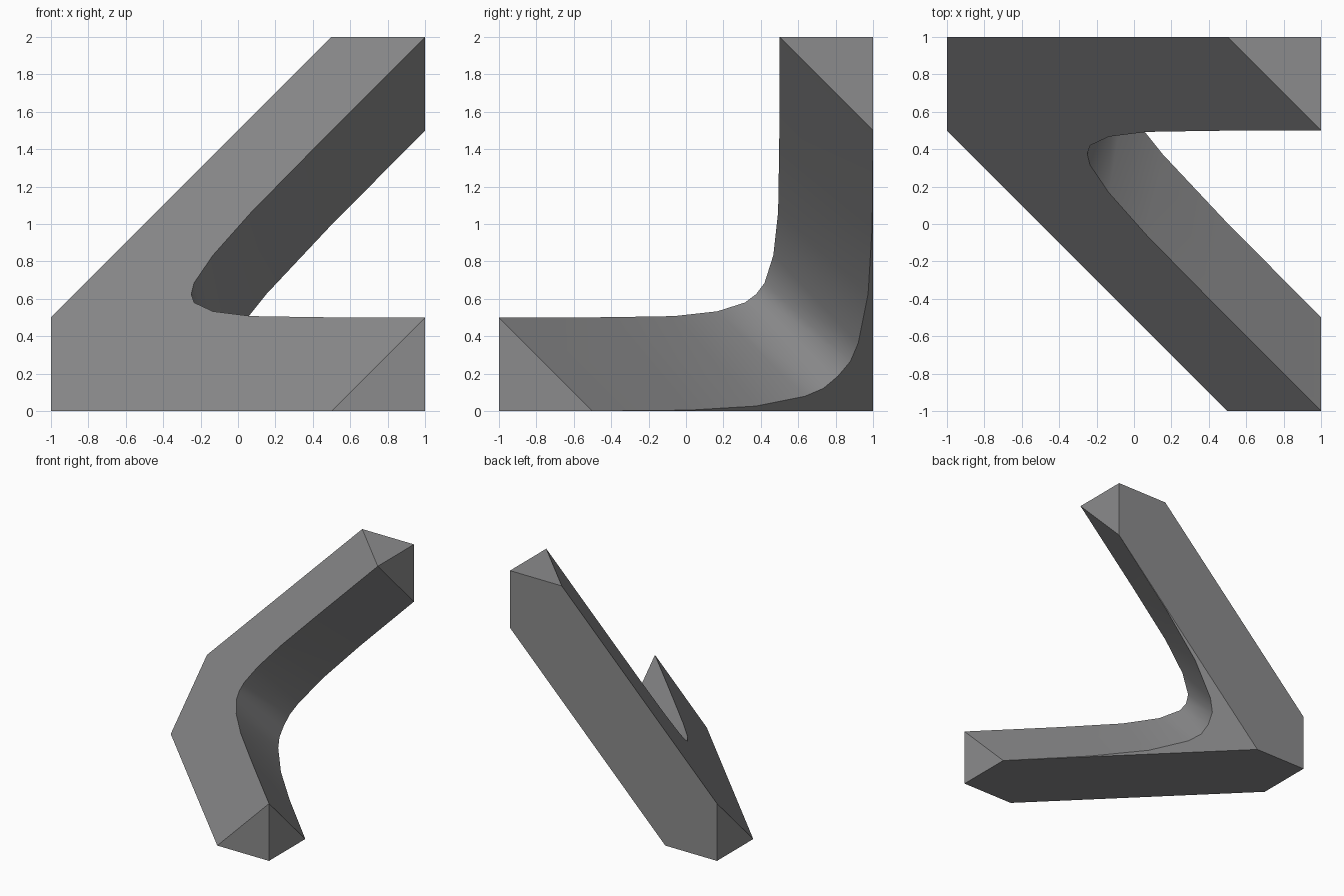
import bpy
import bmesh

if "Cube" in bpy.data.objects:
    bpy.data.objects.remove(bpy.data.objects["Cube"])

# Half profiles of the inner bend: (distance from middle, x), mirrored about the middle
FRONT = [(0, -.25), (.105, -.235), (.3, -.134), (.555, .07), (.93, .433), (1.5, 1)]
BACK = [(0, -.126), (.145, -.113), (.285, -.057), (.6, .153), (.975, .485), (1.5, 1)]


def bend(half, c):
    """Full curve lying on the slanted plane x + y - z = c."""
    pts = [(-d, x) for d, x in reversed(half[1:])] + half
    out = []
    for d, x in pts:
        w = 1 + d                       # w = y + z
        out.append((x, (w + c - x) / 2, (w - c + x) / 2))
    return out


bm = bmesh.new()
cache = {}


def vert(p):
    key = tuple(round(v, 4) for v in p)
    if key not in cache:
        cache[key] = bm.verts.new(key)
    return cache[key]


def face(*pts, smooth=False):
    f = bm.faces.new([vert(p) for p in pts])
    f.smooth = smooth


front = bend(FRONT, -.5)
back = bend(BACK, .5)

# Three cube corners, each with its cut-off points
low, elbow, top = (1, -1, 0), (-1, 1, 0), (1, 1, 2)
low_x, low_y, low_z = (.5, -1, 0), (1, -.5, 0), (1, -1, .5)
elb_x, elb_y, elb_z = (-.5, 1, 0), (-1, .5, 0), (-1, 1, .5)
top_x, top_y, top_z = (.5, 1, 2), (1, .5, 2), (1, 1, 1.5)

# Slanted front and back faces
face(*front, top_x, elb_z, elb_y, low_x)
face(*back, elb_x)
# Underside and rear bands
face(low_x, low, low_y, elb_x, elbow, elb_y)
face(elbow, elb_x, top_z, top, top_x, elb_z)
# Corner caps
face(elbow, elb_y, elb_z)
face(low, low_x, low_z)
face(low, low_y, low_z)
face(top, top_x, top_y)
face(top, top_y, top_z)
# Rounded inner surface
for i in range(len(front) - 1):
    face(front[i], front[i + 1], back[i + 1], back[i], smooth=True)

bmesh.ops.recalc_face_normals(bm, faces=bm.faces[:])
mesh = bpy.data.meshes.new("bent_bracket")
bm.to_mesh(mesh)
bm.free()

grey = bpy.data.materials.new("mid grey")
grey.diffuse_color = (.26, .26, .265, 1)
grey.use_nodes = True
grey.node_tree.nodes["Principled BSDF"].inputs["Base Color"].default_value = grey.diffuse_color
mesh.materials.append(grey)
obj = bpy.data.objects.new("bent_bracket", mesh)
bpy.context.collection.objects.link(obj)
